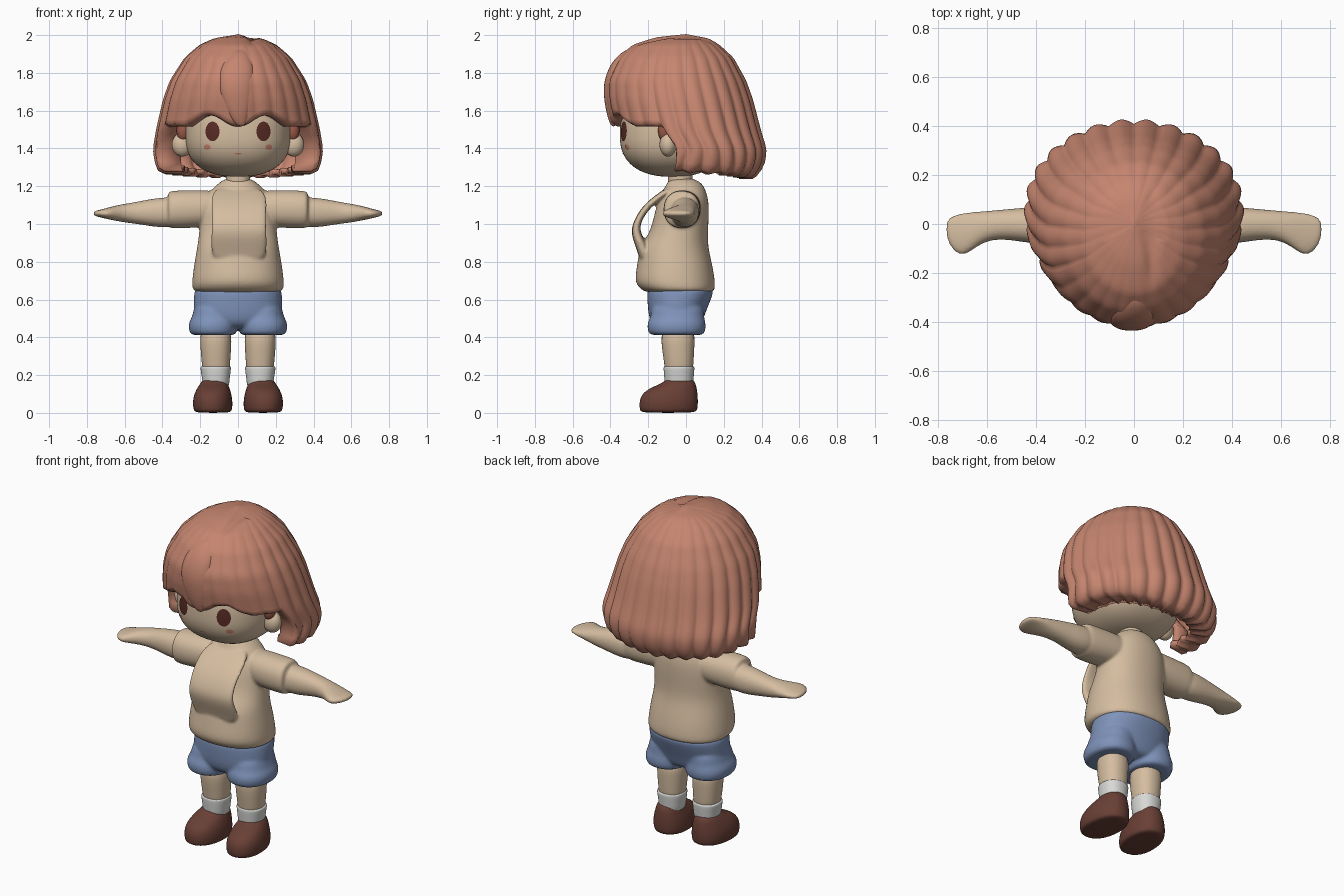
import bpy, bmesh, math

cube = bpy.data.objects.get("Cube")
if cube:
    bpy.data.objects.remove(cube, do_unlink=True)


def material(name, rgb):
    m = bpy.data.materials.new(name)
    m.use_nodes = True
    m.diffuse_color = (*rgb, 1)
    m.node_tree.nodes["Principled BSDF"].inputs["Base Color"].default_value = (*rgb, 1)
    return m


SKIN = material("warm beige", (0.665, 0.51, 0.355))
HAIR = material("copper hair", (0.56, 0.235, 0.16))
DARK_HAIR = material("dark copper", (0.32, 0.10, 0.065))
BLUE = material("denim blue", (0.21, 0.29, 0.49))
BROWN = material("shoe brown", (0.14, 0.05, 0.036))
WHITE = material("sock white", (0.69, 0.69, 0.68))
EYE = material("eye brown", (0.10, 0.025, 0.018))
BLUSH = material("blush", (0.58, 0.22, 0.14))


def finish(name, bm, mat, level=0):
    bmesh.ops.recalc_face_normals(bm, faces=bm.faces)
    mesh = bpy.data.meshes.new(name)
    bm.to_mesh(mesh)
    bm.free()
    mesh.materials.append(mat)
    mesh.shade_smooth()
    ob = bpy.data.objects.new(name, mesh)
    bpy.context.collection.objects.link(ob)
    if level:
        mod = ob.modifiers.new("round", "SUBSURF")
        mod.levels = mod.render_levels = level
    return ob


def loft(name, rings, mat, axis="z", side=1, n=2.2, count=24, level=2):
    """Skin rings given as (position, a0, a1, b0, b1) across the axis."""
    bm = bmesh.new()
    loops = []
    for pos, a0, a1, b0, b1 in rings:
        loop = []
        for i in range(count):
            t = math.tau * i / count
            c, s = math.cos(t), math.sin(t)
            a = (a0 + a1) / 2 + (a1 - a0) / 2 * math.copysign(abs(c) ** (2 / n), c)
            b = (b0 + b1) / 2 + (b1 - b0) / 2 * math.copysign(abs(s) ** (2 / n), s)
            co = (a * side, b, pos) if axis == "z" else (pos * side, a, b)
            loop.append(bm.verts.new(co))
        loops.append(loop)
    for lo, hi in zip(loops, loops[1:]):
        for i in range(count):
            j = (i + 1) % count
            bm.faces.new((lo[i], lo[j], hi[j], hi[i]))
    bm.faces.new(loops[0])
    bm.faces.new(loops[-1])
    return finish(name, bm, mat, level)


def fuse(name, parts, voxel, smooth):
    """Join closed parts and melt them into one soft surface."""
    bpy.ops.object.select_all(action="DESELECT")
    for p in parts:
        p.select_set(True)
    bpy.context.view_layer.objects.active = parts[0]
    bpy.ops.object.join()
    ob = parts[0]
    ob.name = name
    mod = ob.modifiers.new("melt", "REMESH")
    mod.mode, mod.voxel_size, mod.use_smooth_shade = "VOXEL", voxel, True
    mod = ob.modifiers.new("soften", "SMOOTH")
    mod.iterations = smooth


# Shirt: body, loose chest panel, sleeves and arms
shirt = [loft("torso", [
    (0.63, -0.228, 0.228, -0.205, 0.148), (0.66, -0.245, 0.245, -0.25, 0.155),
    (0.70, -0.245, 0.245, -0.275, 0.155), (0.78, -0.235, 0.235, -0.26, 0.142),
    (0.88, -0.217, 0.217, -0.248, 0.117), (0.96, -0.205, 0.205, -0.185, 0.117),
    (1.1, -0.2, 0.2, -0.16, 0.125), (1.17, -0.155, 0.155, -0.125, 0.11),
    (1.22, -0.1, 0.1, -0.1, 0.085), (1.245, -0.06, 0.06, -0.08, 0.03)], SKIN)]
shirt.append(loft("chest_panel", [
    (1.2, -0.11, 0.11, -0.09, -0.04), (1.155, -0.14, 0.15, -0.16, -0.1),
    (1.1, -0.145, 0.155, -0.225, -0.175), (1.04, -0.14, 0.15, -0.265, -0.225),
    (0.97, -0.14, 0.15, -0.295, -0.252), (0.90, -0.145, 0.155, -0.275, -0.21),
    (0.85, -0.14, 0.15, -0.255, -0.19), (0.79, -0.12, 0.13, -0.24, -0.17)], SKIN, n=3.2))
for side in (1, -1):
    shirt.append(loft("sleeve", [
        (0.06, -0.1, 0.08, 1.0, 1.175), (0.2, -0.12, 0.08, 0.98, 1.18),
        (0.34, -0.12, 0.075, 0.975, 1.178), (0.365, -0.115, 0.07, 0.98, 1.172),
        (0.372, -0.1, 0.06, 0.99, 1.16)], SKIN, "x", side))
    shirt.append(loft("arm", [
        (0.3, -0.085, 0.07, 0.985, 1.145), (0.42, -0.08, 0.07, 0.98, 1.14),
        (0.5, -0.065, 0.062, 0.995, 1.125), (0.58, -0.062, 0.055, 1.005, 1.11),
        (0.64, -0.09, 0.05, 1.015, 1.1), (0.695, -0.137, 0.047, 1.027, 1.085),
        (0.74, -0.11, 0.035, 1.037, 1.073), (0.767, -0.055, 0.015, 1.045, 1.067)],
        SKIN, "x", side))
fuse("shirt_and_arms", shirt, 0.008, 6)

# Neck
loft("neck", [(z, -0.065, 0.065, -0.095, 0.035) for z in (1.18, 1.24, 1.32)], SKIN)

# Shorts: seat and two cuffed legs
shorts = [loft("seat", [
    (0.44, -0.16, 0.16, -0.14, 0.06), (0.47, -0.22, 0.22, -0.185, 0.085),
    (0.52, -0.236, 0.236, -0.2, 0.1), (0.58, -0.237, 0.237, -0.205, 0.125),
    (0.64, -0.234, 0.234, -0.208, 0.148), (0.67, -0.225, 0.225, -0.2, 0.145)], BLUE)]
for side in (1, -1):
    shorts.append(loft("shorts_leg", [
        (0.41, 0.02, 0.24, -0.185, 0.085), (0.42, 0.008, 0.255, -0.198, 0.098),
        (0.45, 0.002, 0.264, -0.207, 0.107), (0.485, 0.005, 0.26, -0.203, 0.103),
        (0.51, 0.01, 0.24, -0.185, 0.095), (0.6, 0.015, 0.23, -0.18, 0.1)], BLUE, side=side))
fuse("shorts", shorts, 0.009, 5)

# Legs, socks and shoes
for side, label in ((1, "left"), (-1, "right")):
    loft(label + "_leg", [
        (0.2, 0.045, 0.185, -0.11, 0.035), (0.26, 0.042, 0.192, -0.115, 0.04),
        (0.35, 0.035, 0.2, -0.13, 0.045), (0.46, 0.032, 0.205, -0.135, 0.05)], SKIN, side=side)
    loft(label + "_sock", [
        (0.11, 0.05, 0.185, -0.11, 0.035), (0.18, 0.044, 0.19, -0.115, 0.04),
        (0.235, 0.036, 0.2, -0.12, 0.046), (0.246, 0.038, 0.198, -0.118, 0.044),
        (0.248, 0.05, 0.185, -0.105, 0.03)], WHITE, side=side)
    shoe = loft(label + "_shoe", [
        (0.0, 0.035, 0.21, -0.245, 0.03), (0.012, 0.021, 0.226, -0.26, 0.05),
        (0.06, 0.019, 0.23, -0.262, 0.052), (0.1, 0.026, 0.222, -0.248, 0.05),
        (0.132, 0.038, 0.208, -0.205, 0.045), (0.152, 0.048, 0.198, -0.15, 0.04),
        (0.175, 0.058, 0.182, -0.12, 0.028), (0.18, 0.08, 0.16, -0.1, 0.0)], BROWN, side=side)
    shoe.rotation_euler.z = 0.1 * side

# Head: squarish ellipsoid, taller above the cheeks
HX, HY, HZ, POWER = 0.28, 0.28, 0.22, 2.4
CY, CZ = -0.07, 1.47


def face_y(x, z):
    rest = 1 - abs(x / HX) ** POWER - abs((z - CZ) / HZ) ** POWER
    return CY - HY * max(rest, 0) ** (1 / POWER)


bm = bmesh.new()
bmesh.ops.create_icosphere(bm, subdivisions=5, radius=1)
for v in bm.verts:
    x, y, z = v.co / sum(abs(c) ** POWER for c in v.co) ** (1 / POWER)
    v.co = (x * HX, CY + y * HY, CZ + z * (HZ if z < 0 else 0.3))
finish("head", bm, SKIN)


def face_patch(name, cx, cz, rx, rz, mat):
    """Thin oval painted on the face."""
    bm = bmesh.new()
    bmesh.ops.create_grid(bm, x_segments=12, y_segments=12, size=1)
    for v in bm.verts:
        u, w = v.co.x, v.co.y
        x = cx + rx * u * math.sqrt(1 - w * w / 2)
        z = cz + rz * w * math.sqrt(1 - u * u / 2)
        squash = HZ / 0.3 if z > CZ else 1
        v.co = (x, face_y(x, CZ + (z - CZ) * squash) - 0.004, z)
    finish(name, bm, mat)


def blob(name, center, radii, mat):
    bm = bmesh.new()
    bmesh.ops.create_icosphere(bm, subdivisions=4, radius=1)
    for v in bm.verts:
        v.co = [c + r * p for c, r, p in zip(center, radii, v.co)]
    return finish(name, bm, mat)


face_patch("mouth", 0, 1.372, 0.02, 0.004, BLUSH)
for side, label in ((1, "left"), (-1, "right")):
    face_patch(label + "_eye", 0.135 * side, 1.49, 0.037, 0.052, EYE)
    face_patch(label + "_blush", 0.163 * side, 1.407, 0.018, 0.014, BLUSH)
    blob(label + "_ear", (0.295 * side, -0.095, 1.42), (0.055, 0.045, 0.063), SKIN)
    blob(label + "_sideburn", (0.29 * side, -0.115, 1.495), (0.035, 0.033, 0.058), DARK_HAIR)

# Hair shell: (height, front, back, half width)
SHAPE = [(2.005, -0.06, 0.05, 0.02), (1.985, -0.17, 0.115, 0.12), (1.95, -0.28, 0.175, 0.2),
         (1.88, -0.36, 0.25, 0.28), (1.76, -0.42, 0.315, 0.355), (1.66, -0.42, 0.35, 0.39),
         (1.5, -0.385, 0.39, 0.425), (1.39, -0.3, 0.422, 0.442), (1.3, -0.25, 0.405, 0.425),
         (1.2, -0.22, 0.32, 0.36)]


def shape_at(z):
    z = min(max(z, 1.2), 2.005)
    for hi, lo in zip(SHAPE, SHAPE[1:]):
        if z >= lo[0]:
            k = (hi[0] - z) / (hi[0] - lo[0])
            return [a + (b - a) * k for a, b in zip(hi[1:], lo[1:])]


def hem(t):
    """Scalloped fringe in front, long bob from the ears back."""
    a = abs(math.degrees(t))
    fringe = 1.56 - 0.03 * math.cos(math.radians(7.8 * min(a, 46)))
    bob = 1.285 - 0.035 * max(0, a - 80) / 100 + 0.012 * abs(math.cos(13 * t))
    k = min(max((a - 70) / 9, 0), 1)
    return fringe + (bob - fringe) * k * k * (3 - 2 * k)


COLS, ROWS = 208, 36
bm = bmesh.new()
grid = []
for r in range(ROWS + 3):
    row = []
    for c in range(COLS):
        t = math.tau * c / COLS - math.pi
        k = min(r / ROWS, 1)
        z = 2.005 - (2.005 - hem(t)) * k ** 1.7
        samples = [shape_at(z + d * k) for d in (-0.025, 0, 0.025)]
        front, back, wide = [sum(s) / 3 * min(1, 8 * k) for s in zip(*samples)]
        # rounded locks, softer over the fringe and crown
        depth = 0.011 if abs(t) > 1.2 else 0.005
        lock = depth * k * (2 * abs(math.sin(13 * t)) - 1)
        tuck = (1, 0.93, 0.7)[max(r - ROWS, 0)]
        z -= 0.015 if r > ROWS else 0
        x = (wide + lock) * math.sin(t) * tuck
        y = (front + back) / 2 - ((back - front) / 2 + lock) * math.cos(t) * tuck
        # tips beside the ears curl forward
        curl = max(0, 1 - abs(abs(math.degrees(t)) - 78) / 35)
        y -= 0.08 * curl * max(0, (1.4 - z) / 0.13)
        # parting groove on the crown
        if z > 1.85:
            fade = max(0, 1 - abs(y + 0.07) / 0.25)
            z -= 0.022 * fade * math.exp(-((x - 0.07) / 0.025) ** 2)
        row.append(bm.verts.new((x, y, z)))
    grid.append(row)
for up, down in zip(grid, grid[1:]):
    for c in range(COLS):
        d = (c + 1) % COLS
        bm.faces.new((up[c], down[c], down[d], up[d]))
bmesh.ops.remove_doubles(bm, verts=bm.verts, dist=0.0003)
hair = finish("hair", bm, HAIR)
mod = hair.modifiers.new("thickness", "SOLIDIFY")
mod.thickness, mod.offset = 0.03, -1

# Curled lock over the fringe
loft("fringe_lock", [
    (1.515, 0.0, 0.035, -0.395, -0.375), (1.56, -0.045, 0.055, -0.415, -0.35),
    (1.64, -0.085, 0.075, -0.432, -0.34), (1.74, -0.11, 0.085, -0.44, -0.33),
    (1.83, -0.1, 0.09, -0.41, -0.29), (1.89, -0.06, 0.07, -0.365, -0.25),
    (1.93, -0.02, 0.04, -0.31, -0.22)], HAIR)
